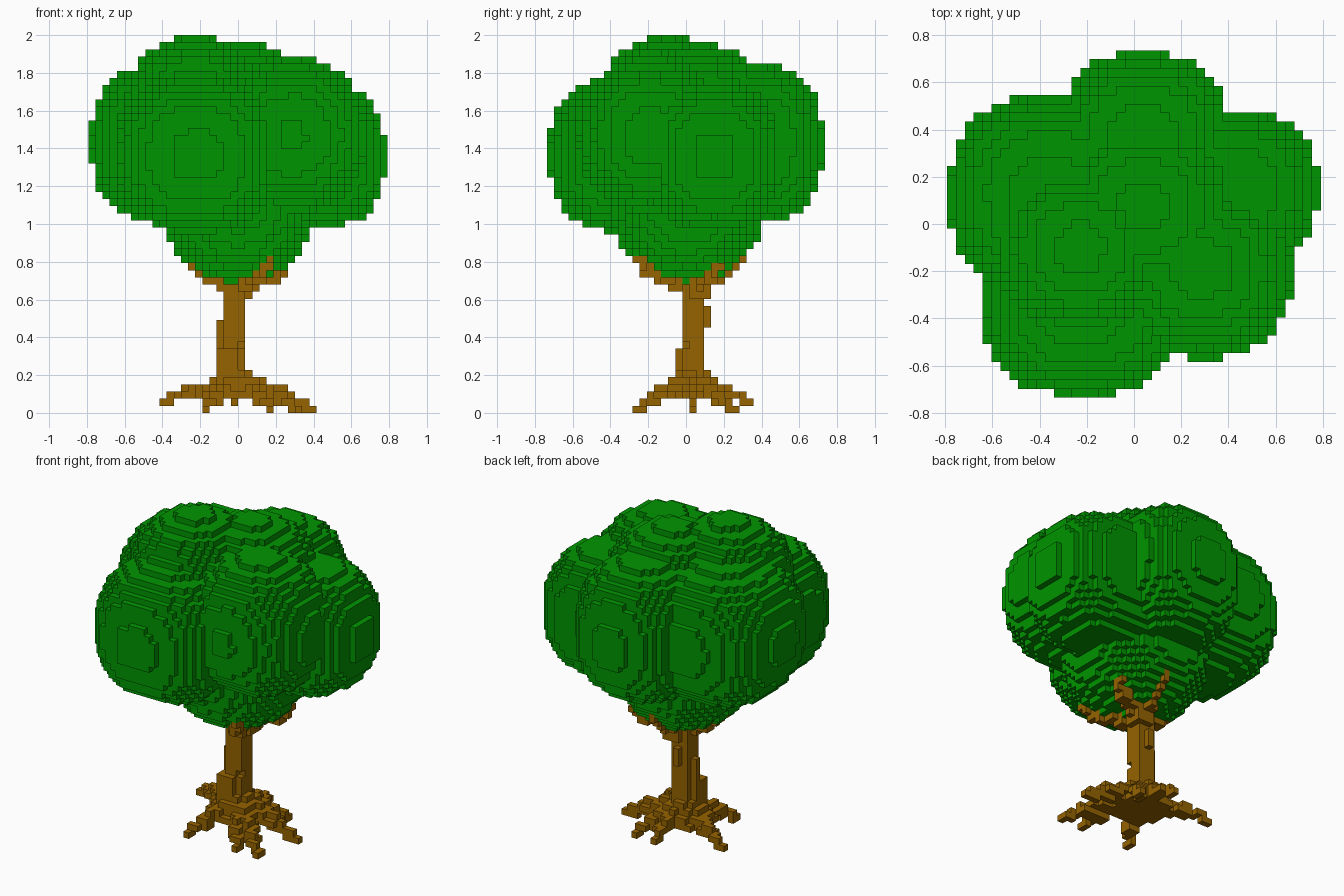
import bpy
import bmesh
from mathutils import Vector

if "Cube" in bpy.data.objects:
    bpy.data.objects.remove(bpy.data.objects["Cube"], do_unlink=True)

# Block grid: 42 x 39 x 53 cells
H = 2 / 53
NX, NY, NZ = 42, 39, 53


def cell_of(p):
    return (int(p[0] / H + NX / 2), int(p[1] / H + NY / 2), int(p[2] / H))


def centre_of(c):
    return Vector(((c[0] + 0.5 - NX / 2) * H, (c[1] + 0.5 - NY / 2) * H, (c[2] + 0.5) * H))


ALL = [(i, j, k) for i in range(NX) for j in range(NY) for k in range(NZ)]


def lobe(centre, radii, power):
    """Cells inside a slightly squared ellipsoid."""
    return {c for c in ALL
            if sum((abs(v - m) / r) ** power
                   for v, m, r in zip(centre_of(c), centre, radii)) <= 1}


def box(lo, hi):
    return {c for c in ALL if all(a < v < b for v, a, b in zip(centre_of(c), lo, hi))}


def limb(points, r0, r1):
    """Cells along a polyline whose radius tapers from r0 to r1."""
    cells = set()
    pts = [Vector(p) for p in points]
    segs = len(pts) - 1
    for s in range(segs):
        for n in range(25):
            t = n / 24
            p = pts[s].lerp(pts[s + 1], t)
            r = r0 + (r1 - r0) * (s + t) / segs
            i, j, k = cell_of(p)
            cells.add((i, j, k))
            for a in range(-2, 3):
                for b in range(-2, 3):
                    for d in range(-2, 3):
                        c = (i + a, j + b, k + d)
                        if c[2] >= 0 and (centre_of(c) - p).length < r:
                            cells.add(c)
    return cells


# Foliage lobes: centre, radii, squareness
lobes = [
    ((-0.22, -0.33, 1.365), (0.42, 0.395, 0.41), 2.6),  # front right
    ((0.29, -0.19, 1.47), (0.39, 0.38, 0.415), 2.2),    # front left
    ((0.36, 0.15, 1.36), (0.42, 0.335, 0.385), 2.8),    # left
    ((-0.36, 0.12, 1.43), (0.42, 0.42, 0.415), 2.6),    # right
    ((0.04, 0.33, 1.425), (0.36, 0.395, 0.425), 2.6),   # back
    ((-0.23, -0.10, 1.61), (0.37, 0.37, 0.385), 2.1),   # highest
    ((0.04, 0.08, 1.55), (0.40, 0.40, 0.405), 2.1),     # second highest
    ((0.00, 0.01, 1.12), (0.42, 0.42, 0.43), 2.0),      # underside
]
leaves = set().union(*[lobe(*l) for l in lobes])

# Trunk with a few knots and a flared foot
trunk = box((-0.08, -0.02, 0.08), (0.04, 0.10, 0.95))
trunk |= box((-0.115, 0, 0.34), (0, 0.06, 0.50))
trunk |= box((-0.04, 0.05, 0.45), (0.0, 0.135, 0.57))
trunk |= box((-0.115, -0.06, 0.08), (0.0, 0.06, 0.34))
trunk |= box((-0.04, 0.02, 0.60), (0.08, 0.135, 0.68))
trunk -= box((0.0, -0.03, 0.34), (0.05, 0.02, 0.38))
trunk |= lobe((-0.03, 0.03, 0.16), (0.12, 0.12, 0.075), 2)
trunk |= lobe((-0.03, 0.03, 0.11), (0.18, 0.17, 0.04), 2)

# Roots spreading from the foot
for x, y, z in [(-0.39, 0.20, 0.06), (-0.17, -0.25, 0.02), (0.18, -0.26, 0.02),
                (0.31, -0.25, 0.02), (0.39, 0.05, 0.02), (0.18, 0.27, 0.02),
                (-0.01, 0.33, 0.06)]:
    foot = (-0.03, 0.03, 0.17)
    trunk |= limb([foot, (x * 0.55, y * 0.55 + 0.01, 0.10),
                   (x * 0.8, y * 0.8, z + 0.035), (x, y, z)], 0.055, 0.022)

# Branches reaching into the foliage
for x, y, z in [(-0.29, -0.01, 0.85), (0.03, 0.30, 0.85), (0.25, 0.17, 0.78),
                (0.17, -0.26, 0.82)]:
    trunk |= limb([(-0.02, 0.04, 0.66), (x * 0.55, y * 0.55 + 0.01, 0.71),
                   (x * 0.85, y * 0.85, z - 0.06), (x, y, z)], 0.045, 0.025)

leaves -= trunk
solid = leaves | trunk


def build(name, cells, colour_name, colour):
    """Make one mesh from the exposed faces of the cells."""
    bm = bmesh.new()
    verts = {}

    def vert(key):
        if key not in verts:
            verts[key] = bm.verts.new(((key[0] - NX / 2) * H, (key[1] - NY / 2) * H, key[2] * H))
        return verts[key]

    for c in sorted(cells):
        for axis in range(3):
            u, v = (axis + 1) % 3, (axis + 2) % 3
            for side in (0, 1):
                n = list(c)
                n[axis] += 1 if side else -1
                if tuple(n) in solid:
                    continue
                ring = []
                for du, dv in ((0, 0), (1, 0), (1, 1), (0, 1)):
                    p = list(c)
                    p[axis] += side
                    p[u] += du
                    p[v] += dv
                    ring.append(vert(tuple(p)))
                bm.faces.new(ring if side else ring[::-1])
    mesh = bpy.data.meshes.new(name)
    bm.to_mesh(mesh)
    bm.free()
    mat = bpy.data.materials.new(colour_name)
    mat.use_nodes = True
    mat.diffuse_color = colour
    mat.node_tree.nodes["Principled BSDF"].inputs["Base Color"].default_value = colour
    mesh.materials.append(mat)
    bpy.context.collection.objects.link(bpy.data.objects.new(name, mesh))


build("foliage", leaves, "leaf green", (0.0, 0.30, 0.0, 1))
build("trunk_and_roots", trunk, "bark brown", (0.30, 0.125, 0.0, 1))
